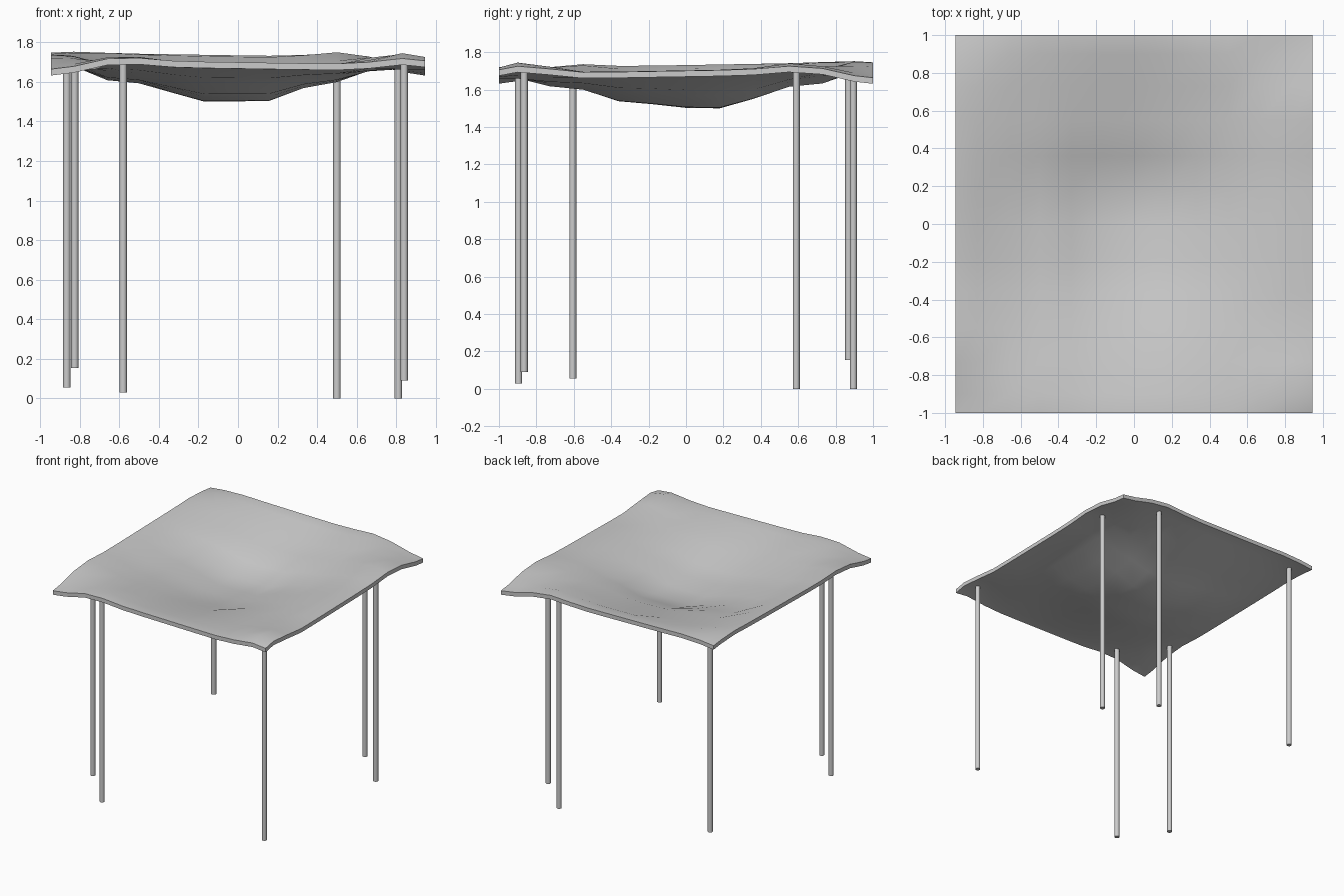
import bpy, bmesh
from math import exp

if "Cube" in bpy.data.objects:
    bpy.data.objects.remove(bpy.data.objects["Cube"])

# Sheet stations (x, y) and how much of the full sag each row/column carries
XS = [-.945, -.83, -.66, -.5, -.33, -.17, 0, .16, .33, .5, .66, .83, .945]
FX = [0, .1, .47, .54, .78, 1, .98, .95, .6, .42, .1, 0, 0]
YS = [-1, -.9, -.73, -.55, -.36, -.18, 0, .18, .36, .55, .73, .9, 1]
FY = [0, .03, .28, .4, .75, .85, .97, 1, .75, .42, .34, .03, 0]
SAG, THICK, R = .19, .032, .019

# Poles: x, y, foot height, lift of the sheet at the pole
POLES = [(-.58, -.895, .03, .025), (-.865, -.605, .055, .02),
         (.84, -.865, .09, .06), (-.825, .87, .155, .025),
         (.5, .895, 0, .028), (.81, .59, 0, .03)]
# Drooping corners: x, y, drop
CORNERS = [(-.945, -1, .05), (.945, 1, .055), (-.945, 1, .03)]


def rim(x, y):
    """Height of the sheet's top before the central sag."""
    z = 1.716 + .0175 * y - .016 * x
    for px, py, _, lift in POLES:
        z += lift * exp(-((x - px) ** 2 + (y - py) ** 2) / .03)
    for cx, cy, drop in CORNERS:
        z -= drop * exp(-((x - cx) ** 2 + (y - cy) ** 2) / .04)
    return z


def finish(name, bm):
    bmesh.ops.recalc_face_normals(bm, faces=bm.faces)
    me = bpy.data.meshes.new(name)
    bm.to_mesh(me)
    bm.free()
    ob = bpy.data.objects.new(name, me)
    bpy.context.collection.objects.link(ob)
    bpy.context.view_layer.objects.active = ob
    ob.select_set(True)
    bpy.ops.object.shade_smooth_by_angle(angle=.7)
    ob.select_set(False)
    return ob


# Sagging canopy sheet, closed with an underside and an edge band
bm = bmesh.new()
n, m = len(XS), len(YS)
top = [[bm.verts.new((x, y, rim(x, y) - SAG * FX[i] * FY[j]))
        for j, y in enumerate(YS)] for i, x in enumerate(XS)]
low = [[bm.verts.new(v.co - type(v.co)((0, 0, THICK))) for v in col] for col in top]
for i in range(n - 1):
    for j in range(m - 1):
        for g in (top, low):
            bm.faces.new((g[i][j], g[i + 1][j], g[i + 1][j + 1], g[i][j + 1]))
loop = ([(i, 0) for i in range(n - 1)] + [(n - 1, j) for j in range(m - 1)] +
        [(i, m - 1) for i in range(n - 1, 0, -1)] + [(0, j) for j in range(m - 1, 0, -1)])
for (a, b), (c, d) in zip(loop, loop[1:] + loop[:1]):
    bm.faces.new((top[a][b], low[a][b], low[c][d], top[c][d]))
finish("canopy_sheet", bm)

# Support poles
for k, (x, y, foot, _) in enumerate(POLES):
    bm = bmesh.new()
    head = rim(x, y) - .022
    bmesh.ops.create_cone(bm, cap_ends=True, segments=16, radius1=R, radius2=R,
                          depth=head - foot)
    bmesh.ops.translate(bm, verts=bm.verts, vec=(x, y, (head + foot) / 2))
    finish(f"support_pole_{k + 1}", bm)
